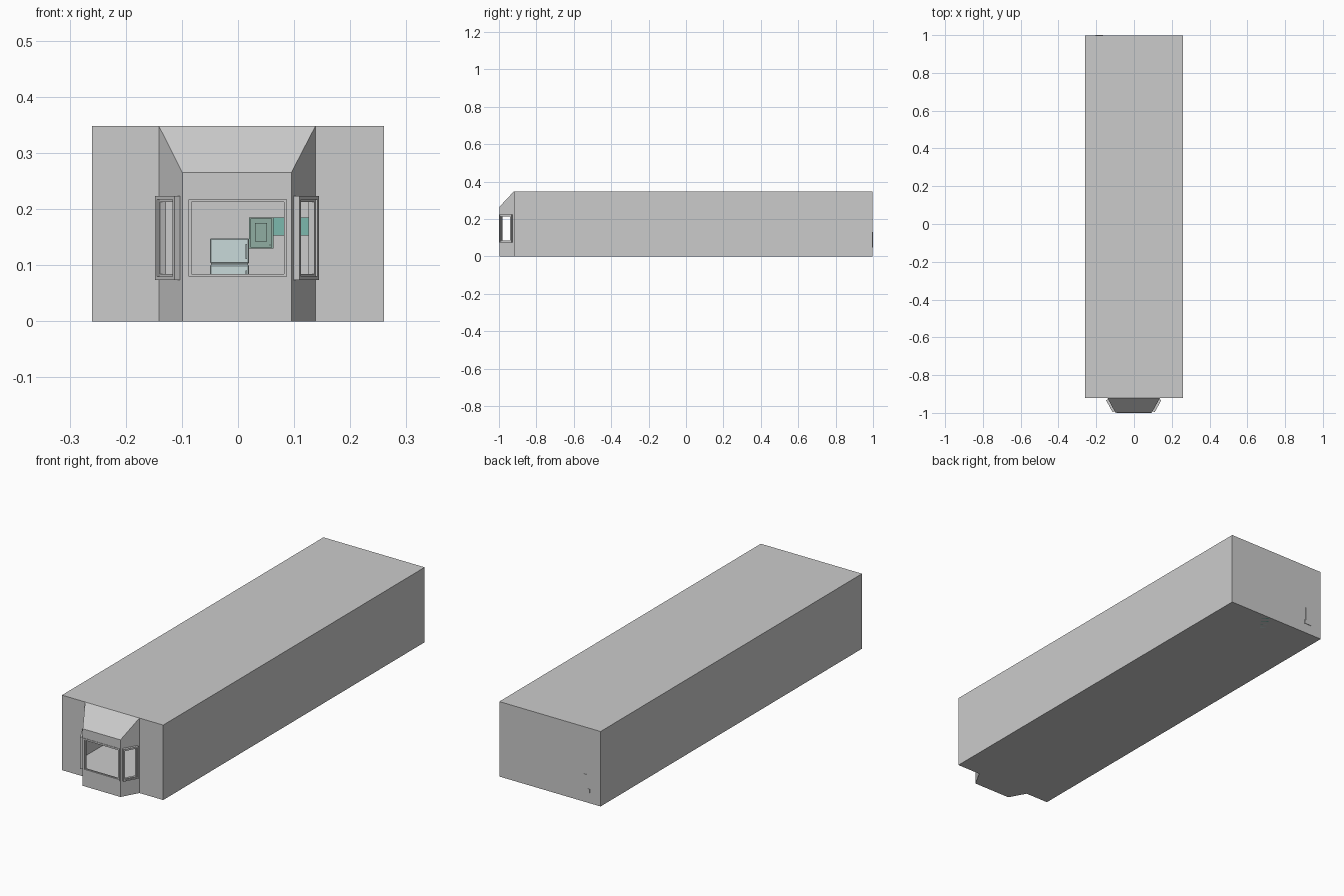
import bpy, bmesh
from mathutils import Vector

if "Cube" in bpy.data.objects:
    bpy.data.objects.remove(bpy.data.objects["Cube"])

W, H, YF, YB = 0.26, 0.348, -0.92, 0.998     # room half width, height, front and back
BAY_Z, BAY_Y = 0.265, -0.998                 # bay front height and position
BAY = [(-0.141, YF), (-0.099, BAY_Y), (0.095, BAY_Y), (0.138, YF)]
WIN_Z = (0.078, 0.219)
HOLES = [(0.14, 0.86), (0.05, 0.965), (0.14, 0.86)]   # opening as a fraction of each bay wall


def material(name, rgb):
    m = bpy.data.materials.new(name)
    m.diffuse_color = (*rgb, 1)
    m.use_nodes = True
    m.node_tree.nodes["Principled BSDF"].inputs["Base Color"].default_value = m.diffuse_color
    return m


def finish(bm, name, mat=None):
    bmesh.ops.remove_doubles(bm, verts=bm.verts, dist=1e-5)
    bmesh.ops.recalc_face_normals(bm, faces=bm.faces)
    me = bpy.data.meshes.new(name)
    bm.to_mesh(me)
    bm.free()
    ob = bpy.data.objects.new(name, me)
    bpy.context.collection.objects.link(ob)
    if mat:
        me.materials.append(mat)
    return ob


def face(bm, *pts):
    bm.faces.new([bm.verts.new(p) for p in pts])


def box(name, lo, hi, mat=None):
    bm = bmesh.new()
    bmesh.ops.create_cube(bm, size=1)
    for v in bm.verts:
        v.co = [(a + b) / 2 + c * (b - a) for a, b, c in zip(lo, hi, v.co)]
    return finish(bm, name, mat)


def ring(bm, outer, inner):
    for i in range(4):
        j = (i + 1) % 4
        face(bm, outer[i], outer[j], inner[j], inner[i])


def rect(a, b, s0, s1, z0, z1):
    p, q = a.lerp(b, s0), a.lerp(b, s1)
    return [Vector((k.x, k.y, z)) for k, z in ((p, z0), (q, z0), (q, z1), (p, z1))]


def window_frame(name, a, b, hole, grow, width, back, front):
    """Rectangular picture frame set into the wall from a to b."""
    n = Vector((b.y - a.y, a.x - b.x, 0)).normalized()
    length = (b - a).length
    n = Vector(((b - a).y, -(b - a).x, 0)).normalized()

    def loop(g, d):
        r = rect(a, b, hole[0] - g / length, hole[1] + g / length,
                 WIN_Z[0] - g, WIN_Z[1] + g)
        return [p + n * d for p in r]
    bm = bmesh.new()
    loops = [loop(grow, back), loop(grow, front),
             loop(grow - width, front), loop(grow - width, back)]
    for i in range(4):
        ring(bm, loops[i], loops[(i + 1) % 4])
    return finish(bm, name)


# Room shell with bay, one continuous sheet
bm = bmesh.new()
base = [(-W, YF)] + BAY + [(W, YF), (W, YB), (-W, YB)]
tops = [H, H, BAY_Z, BAY_Z, H, H, H, H]
face(bm, *[(x, y, 0) for x, y in base])
face(bm, *[(x, y, H) for x, y in (base[0], base[1], base[4], base[5], base[6], base[7])])
face(bm, *[(*base[i], tops[i]) for i in (1, 2, 3, 4)])
for i in range(8):
    j = (i + 1) % 8
    p, q = base[i], base[j]
    outer = [(*p, 0), (*q, 0), (*q, tops[j]), (*p, tops[i])]
    if 1 <= i <= 3:
        ring(bm, outer, rect(Vector((*p, 0)), Vector((*q, 0)), *HOLES[i - 1], *WIN_Z))
    else:
        face(bm, *outer)
finish(bm, "room_shell")

# Window frames: an outer casing and a slim inner sash for each opening
for i, side in enumerate(("left", "front", "right")):
    a, b = Vector((*BAY[i], 0)), Vector((*BAY[i + 1], 0))
    out = 0.002 if side == "front" else 0.012
    window_frame(side + "_window_casing", a, b, HOLES[i], 0.004, 0.006, -0.006, out)
    window_frame(side + "_window_sash", a, b, HOLES[i], -0.002, 0.004, -0.004, out - 0.004)

# Fridge against the back wall
pale = material("pale_blue", (0.58, 0.70, 0.70))
sage = material("sage", (0.28, 0.42, 0.36))
teal = material("teal", (0.20, 0.48, 0.42))
box("fridge_body", (-0.048, 0.90, 0), (0.018, 0.99, 0.147), pale)
for name, z0, z1 in (("fridge_lower_door", 0.006, 0.101), ("fridge_upper_door", 0.103, 0.148)):
    door = box(name, (-0.05, 0.885, z0), (0.02, 0.90, z1), pale)
    bev = door.modifiers.new("bevel", 'BEVEL')
    bev.width = 0.002
    box(name + "_handle", (0.013, 0.879, z1 - 0.037), (0.016, 0.885, z1 - 0.01), pale)

# Wall cabinets, with a framed door on the tall one
box("tall_wall_cabinet", (0.02, 0.93, 0.13), (0.063, 0.99, 0.185), sage)
box("cabinet_door", (0.022, 0.926, 0.132), (0.061, 0.93, 0.183), sage)
box("cabinet_door_panel", (0.03, 0.923, 0.142), (0.052, 0.926, 0.175), sage)
box("cabinet_knob", (0.056, 0.922, 0.135), (0.058, 0.926, 0.137), sage)
for i in range(3):
    x = 0.063 + i * 0.065
    box(f"short_wall_cabinet_{i + 1}", (x, 0.935, 0.153), (x + 0.064, 0.99, 0.185), teal)

# Counter below the window sill line
box("base_cabinet", (0.022, 0.91, 0), (0.257, 0.99, 0.066), teal)
box("worktop", (0.02, 0.905, 0.066), (0.258, 0.99, 0.071))

# Fitting that just breaks through the back wall
box("fitting_post", (-0.191, 0.985, 0.055), (-0.172, 1.0, 0.13))
box("fitting_base", (-0.205, 0.985, 0.047), (-0.165, 1.0, 0.066))
